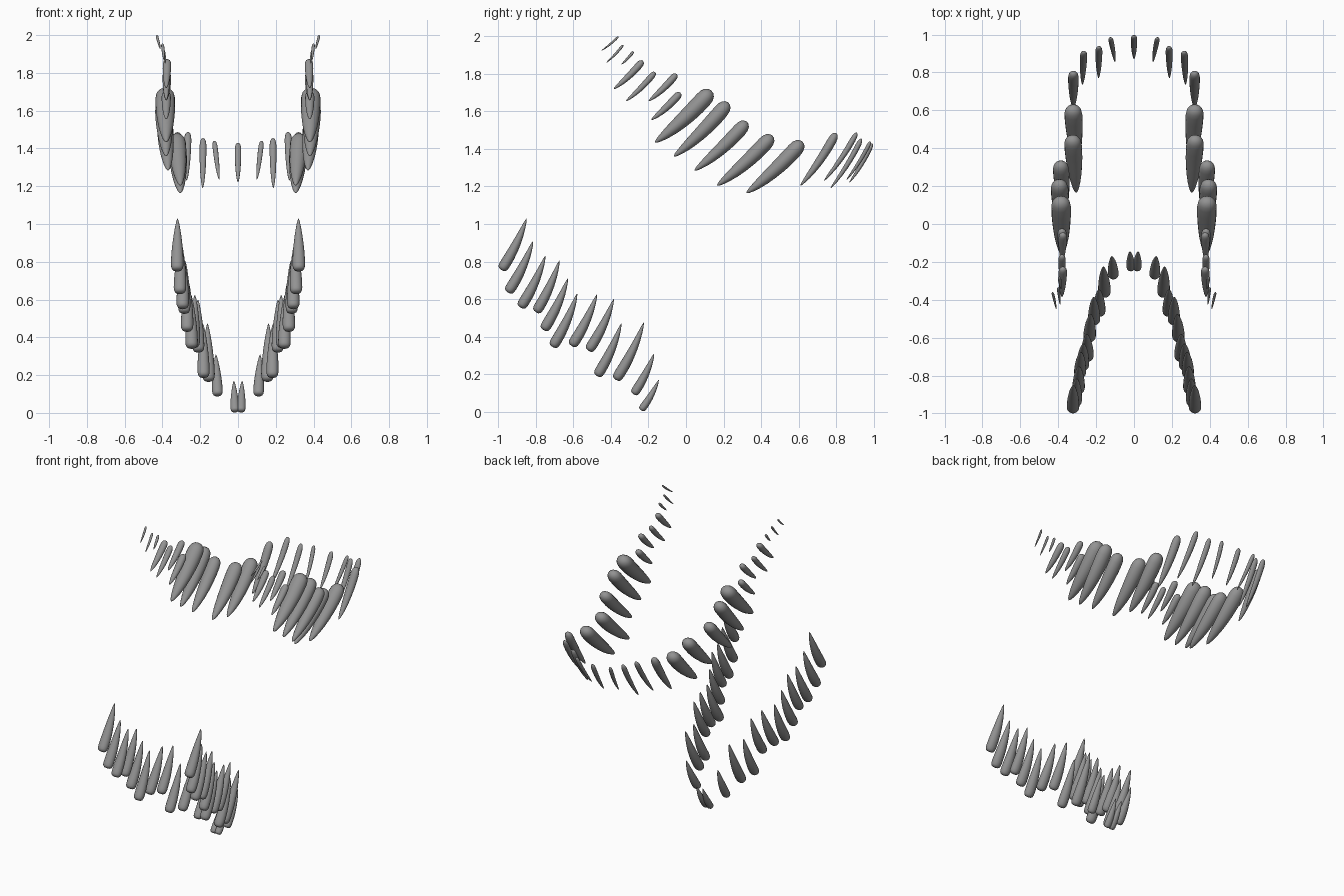
import bpy, bmesh, math
from mathutils import Vector

# Radius along a tooth: (distance from root, fraction of full radius)
UPPER = [(.012, .42), (.04, .72), (.085, .92), (.15, 1), (.28, 1), (.42, .95),
         (.56, .86), (.7, .73), (.82, .56), (.91, .38), (.965, .23), (.99, .1)]
LOWER = [(.006, .5), (.025, .8), (.06, .95), (.12, 1), (.25, .98), (.4, .9),
         (.55, .77), (.7, .6), (.83, .41), (.93, .23), (.98, .09)]
SIDES = 16

# Dark grey finish shared by every tooth
GREY = bpy.data.materials.new("dark_grey")
GREY.diffuse_color = (.29, .29, .29, 1)


def tooth(name, root, tip, width, profile, bow=.03, flat=.87):
    """Curved cone from a rounded root to a pointed tip."""
    root, tip = Vector(root), Vector(tip)
    axis = tip - root
    side = axis.cross(Vector((1, 0, 0))).normalized()
    if side.y < 0:
        side = -side
    ctrl = (root + tip) / 2 + side * axis.length * bow * 2
    bm = bmesh.new()
    rings = []
    for t, r in profile:
        p = root * (1 - t) ** 2 + ctrl * 2 * t * (1 - t) + tip * t * t
        d = ((ctrl - root) * (1 - t) + (tip - ctrl) * t).normalized()
        u = d.cross(Vector((1, 0, 0))).normalized()
        v = d.cross(u)
        rad = r * width / 2
        rings.append([bm.verts.new(p + rad * (u * flat * math.cos(a) + v * math.sin(a)))
                      for a in (2 * math.pi * i / SIDES for i in range(SIDES))])
    start, end = bm.verts.new(root), bm.verts.new(tip)
    for i in range(SIDES):
        j = (i + 1) % SIDES
        for a, b in zip(rings, rings[1:]):
            bm.faces.new((a[i], a[j], b[j], b[i]))
        bm.faces.new((start, rings[0][j], rings[0][i]))
        bm.faces.new((end, rings[-1][i], rings[-1][j]))
    bmesh.ops.recalc_face_normals(bm, faces=bm.faces)
    for f in bm.faces:
        f.smooth = True
    mesh = bpy.data.meshes.new(name)
    bm.to_mesh(mesh)
    bm.free()
    mesh.materials.append(GREY)
    bpy.context.collection.objects.link(bpy.data.objects.new(name, mesh))


def row(name, teeth, profile, **shape):
    """Each tooth: root x, y, z, tip x, y, z, width; built on both sides."""
    for n, (x, y, z, tx, ty, tz, w) in enumerate(teeth, 1):
        for s, label in ((1, "right"), (-1, "left")):
            tooth(f"{name}_{label}_{n}", (s * x, y, z), (s * tx, ty, tz), w, profile, **shape)


# Upper jaw, from the hinge end to the snout
row("upper_tooth", [
    (.43, -.36, 2.0, .41, -.45, 1.925, .014),
    (.40, -.335, 1.955, .39, -.425, 1.86, .016),
    (.395, -.28, 1.92, .385, -.345, 1.85, .018),
    (.375, -.23, 1.87, .38, -.385, 1.72, .044),
    (.38, -.165, 1.81, .38, -.32, 1.655, .038),
    (.375, -.05, 1.80, .38, -.20, 1.655, .044),
    (.38, -.03, 1.70, .38, -.185, 1.555, .048),
    (.386, .135, 1.712, .38, -.165, 1.435, .103),
    (.395, .225, 1.648, .38, -.065, 1.36, .092),
    (.388, .325, 1.545, .37, .045, 1.285, .085),
    (.325, .46, 1.472, .305, .165, 1.205, .092),
    (.323, .62, 1.44, .305, .322, 1.165, .094),
    (.32, .80, 1.485, .32, .61, 1.205, .055),
], UPPER)

# Slim teeth round the snout
row("snout_tooth", [
    (.265, .91, 1.487, .272, .735, 1.23, .038),
    (.185, .935, 1.455, .187, .77, 1.19, .036),
    (.125, .983, 1.44, .10, .855, 1.235, .027),
], UPPER, flat=.8)
tooth("snout_tooth_centre", (0, .993, 1.43), (0, .87, 1.22), .034, UPPER, flat=.7)

# Lower jaw, from the hinge end to the chin
row("lower_tooth", [
    (.322, -.985, .755, .32, -.85, 1.03, .066),
    (.308, -.95, .635, .302, -.815, .91, .066),
    (.293, -.883, .555, .29, -.75, .83, .066),
    (.285, -.80, .53, .28, -.675, .805, .064),
    (.27, -.76, .435, .266, -.63, .71, .066),
    (.245, -.712, .345, .25, -.58, .63, .066),
    (.235, -.61, .35, .228, -.475, .625, .066),
    (.21, -.52, .325, .212, -.385, .60, .064),
    (.182, -.475, .19, .185, -.345, .47, .064),
    (.155, -.375, .17, .162, -.225, .475, .066),
    (.108, -.28, .093, .117, -.17, .31, .056),
    (.016, -.24, .008, .022, -.145, .17, .046),
], LOWER, bow=.035)
